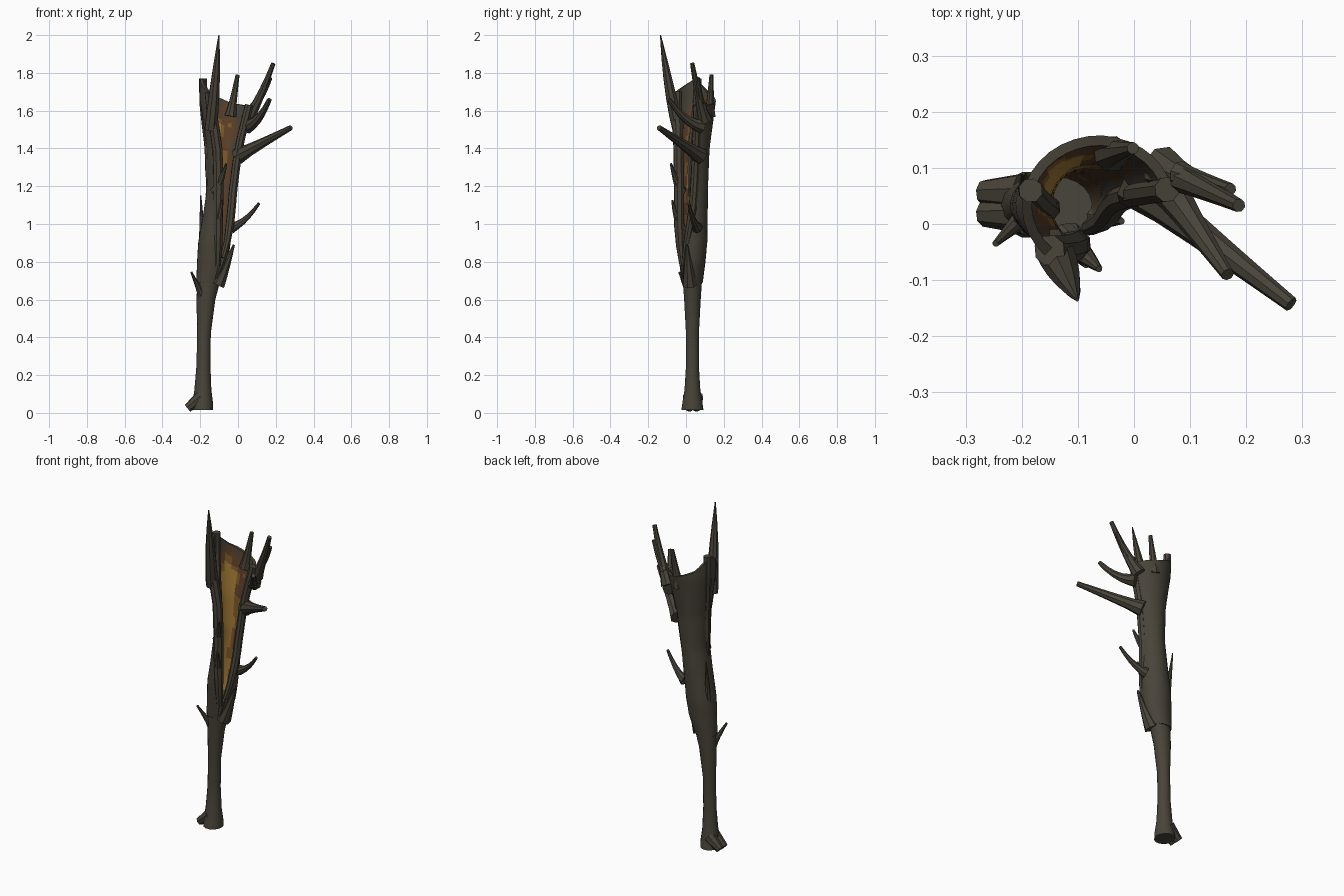
import bpy, bmesh, math, random
from mathutils import Vector

if "Cube" in bpy.data.objects:
    bpy.data.objects.remove(bpy.data.objects["Cube"])

random.seed(4)


def mat(name, *c):
    m = bpy.data.materials.new(name)
    m.diffuse_color = (*c, 1)
    m.use_nodes = True
    m.node_tree.nodes["Principled BSDF"].inputs["Base Color"].default_value = m.diffuse_color
    return m


BARK = mat("dark bark", .066, .058, .042)
GOLD = mat("golden heartwood", .36, .19, .035)
OCHRE = mat("ochre wood", .2, .1, .022)
BROWN = mat("red brown wood", .105, .05, .022)


def finish(bm, name, mats=(BARK,)):
    bmesh.ops.recalc_face_normals(bm, faces=bm.faces[:])
    me = bpy.data.meshes.new(name)
    bm.to_mesh(me)
    bm.free()
    for m in mats:
        me.materials.append(m)
    ob = bpy.data.objects.new(name, me)
    bpy.context.collection.objects.link(ob)
    bpy.context.view_layer.objects.active = ob
    ob.select_set(True)
    bpy.ops.object.shade_smooth_by_angle(angle=math.radians(40))
    ob.select_set(False)


def skin(bm, rings):
    for a, b in zip(rings, rings[1:]):
        n = len(a)
        for i in range(n):
            bm.faces.new((a[i], a[(i + 1) % n], b[(i + 1) % n], b[i]))
    bm.faces.new(rings[0])
    bm.faces.new(rings[-1])


def tube(name, p, radii, sides=8):
    """Tapered limb through points."""
    bm = bmesh.new()
    side = Vector((.3, .95, 0))
    rings = []
    for i, r in enumerate(radii):
        d = (p[min(i + 1, len(p) - 1)] - p[max(i - 1, 0)]).normalized()
        side = (side - d * side.dot(d)).normalized()
        up = d.cross(side)
        rings.append([bm.verts.new(p[i] + r * (math.cos(t) * side + math.sin(t) * up))
                      for t in (2 * math.pi * k / sides for k in range(sides))])
    skin(bm, rings)
    finish(bm, name)


def limb(name, base, tip, r0, r1=.006, sag=.02, power=.6):
    """Branch from base to tip that droops by sag and narrows from r0 to r1."""
    a, b = Vector(base), Vector(tip)
    ts = [k / 5 for k in range(6)]
    tube(name, [a.lerp(b, t) - Vector((0, 0, 4 * sag * t * (1 - t))) for t in ts],
         [r0 + (r1 - r0) * t ** power for t in ts])


def lookup(table, x):
    """Piecewise linear lookup; the first column is the key."""
    for a, b in zip(table, table[1:]):
        if x <= b[0]:
            f = max(0, (x - a[0]) / (b[0] - a[0]))
            return [p + (q - p) * f for p, q in zip(a[1:], b[1:])]
    return table[-1][1:]


# solid lower trunk: z, centre x, radius x, radius y
TRUNK = [(.015, -.187, .055, .06), (.05, -.187, .055, .055), (.12, -.186, .045, .043),
         (.25, -.183, .037, .035), (.42, -.18, .036, .035), (.6, -.17, .05, .045),
         (.79, -.14, .07, .058)]
bm = bmesh.new()
skin(bm, [[bm.verts.new((cx + rx * math.cos(k * math.pi / 7), .034 + ry * math.sin(k * math.pi / 7), z))
           for k in range(14)] for z, cx, rx, ry in TRUNK])
finish(bm, "lower_trunk")

# hollow upper trunk: z, centre x, radius x, radius y, wall start and end angle
SHELL = [(.69, -.157, .064, .056, -55, 300), (.8, -.135, .082, .07, -45, 295),
         (.9, -.125, .086, .08, -25, 285), (1.05, -.105, .08, .082, 0, 270),
         (1.2, -.087, .076, .084, 10, 255), (1.4, -.075, .092, .092, 15, 245),
         (1.65, -.06, .14, .125, 15, 225)]
RIM = [(0, 1.62), (.3, 1.64), (.55, 1.69), (.75, 1.77), (1, 1.7)]
ROWS, COLS = 45, 20


def on_wall(u, z, inset=0):
    cx, rx, ry, a0, a1 = lookup(SHELL, z)
    t = math.radians(a0 + (a1 - a0) * u)
    return Vector((cx + (rx - inset) * math.cos(t), .033 + (ry - inset) * math.sin(t), z))


bm = bmesh.new()
outer, inner = [[[bm.verts.new(on_wall(c / COLS, .69 + (lookup(RIM, c / COLS)[0] - .69) * r / ROWS, inset))
                  for c in range(COLS + 1)] for r in range(ROWS + 1)] for inset in (0, .018)]
noise = {}
for r in range(ROWS):
    for c in range(COLS):
        for g in (outer, inner):
            f = bm.faces.new((g[r][c], g[r][c + 1], g[r + 1][c + 1], g[r + 1][c]))
            if g is inner:
                # wood colour fades from gold in the middle to bark at the edges
                z = f.calc_center_median().z
                n = noise.setdefault((r // 3, c // 2), random.uniform(-.07, .07))
                d = abs((c + .5) / COLS - .56) + n + max(0, z - 1.52) * 2.2 + max(0, .85 - z) * 2
                f.material_index = 1 if d < .16 else 2 if d < .25 else 3 if d < .42 else 0
for r in range(ROWS):
    for c in (0, COLS):
        bm.faces.new((outer[r][c], outer[r + 1][c], inner[r + 1][c], inner[r][c]))
for c in range(COLS):
    for r in (0, ROWS):
        bm.faces.new((outer[r][c], outer[r][c + 1], inner[r][c + 1], inner[r][c]))
finish(bm, "hollow_trunk", (BARK, GOLD, OCHRE, BROWN))

# swollen ridges that follow the wall
for name, u, z0, z1, rad in (("left_rim", 1, .78, 1.7, .028), ("right_rim", 0, .82, 1.63, .023),
                             ("left_ridge", .72, 1.15, 1.77, .022)):
    zs = [z0 + (z1 - z0) * k / 9 for k in range(10)]
    tube(name, [on_wall(u, z, .012) for z in zs], [rad * (.65 + .35 * min(1, k / 2)) for k in range(10)])

# broken crown
limb("tall_spike", (-.145, -.04, 1.5), (-.101, -.135, 2), .034, .003, .03, 2.2)
limb("upper_branch", (.05, .1, 1.55), (.187, .033, 1.85), .04, .012)
limb("upper_twig", (.08, .09, 1.62), (.172, .062, 1.775), .023, .011)
limb("middle_branch", (.05, .08, 1.52), (.167, -.09, 1.66), .042, .012, .03)
limb("long_branch", (0, .075, 1.36), (.28, -.143, 1.51), .045, .014, 0)
limb("back_spike", (-.04, .125, 1.57), (-.002, .135, 1.79), .033, .011, 0)

# lower thorns and stubs
limb("low_right_branch", (-.035, .06, .98), (.112, .015, 1.11), .03, .008)
limb("lower_lip", (-.11, .02, .68), (-.022, .005, .89), .042, sag=.01, power=1)
limb("left_spike", (-.185, .04, .78), (-.197, .09, 1.15), .024, .003, 0, 1.2)
limb("left_thorn", (-.19, .02, .62), (-.247, -.035, .745), .026, sag=0)
limb("high_front_thorn", (-.125, -.02, 1.17), (-.062, -.08, 1.32), .026, power=1.5)
limb("low_front_thorn", (-.115, -.02, .97), (-.085, -.073, 1.125), .026, power=1.5)
limb("right_nub", (-.03, .045, 1.13), (-.008, .035, 1.24), .018)

# root toes
for name, y in (("front_toe", .018), ("back_toe", .056)):
    limb(name, (-.195, y, .085), (-.267, y, .024), .036, .023, 0, 1)
